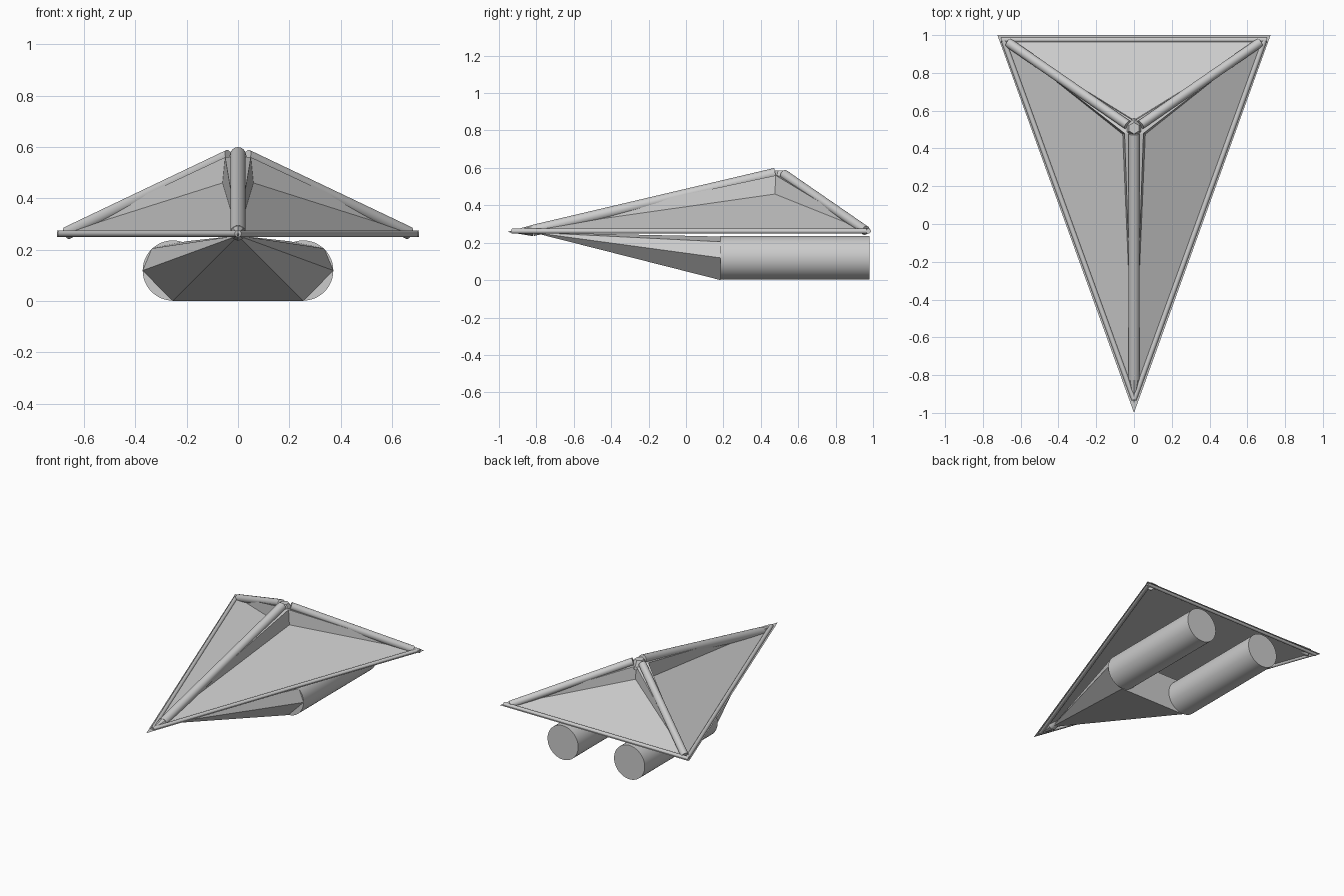
import bpy, bmesh
from mathutils import Vector

if "Cube" in bpy.data.objects:
    bpy.data.objects.remove(bpy.data.objects["Cube"])


def make_mesh(name, verts, faces):
    me = bpy.data.meshes.new(name)
    me.from_pydata(verts, [], faces)
    bm = bmesh.new()
    bm.from_mesh(me)
    bmesh.ops.recalc_face_normals(bm, faces=bm.faces)
    bm.to_mesh(me)
    bm.free()
    ob = bpy.data.objects.new(name, me)
    bpy.context.collection.objects.link(ob)
    return ob


def tube(name, a, b, r1, r2=None, sides=24, smooth=True):
    a, b = Vector(a), Vector(b)
    d = b - a
    bpy.ops.mesh.primitive_cone_add(vertices=sides, radius1=r1, radius2=r1 if r2 is None else r2,
                                    depth=d.length, location=(a + b) / 2,
                                    rotation=d.to_track_quat('Z', 'Y').to_euler())
    ob = bpy.context.object
    ob.name = name
    if smooth:
        bpy.ops.object.shade_smooth_by_angle()
    return ob


Z = 0.26
# flat triangular deck
make_mesh("deck_plate", [(0, -1, Z), (0.723, 1, Z), (-0.723, 1, Z)], [(0, 1, 2)])

# sloping hull panels, walls rising beside the ridges, and the peak column
corners = [(0, -0.93, Z), (0.69, 0.975, Z), (-0.69, 0.975, Z)]
low = [(0.06, 0.475, 0.46), (0, 0.55, 0.46), (-0.06, 0.475, 0.46)]
high = [(0.05, 0.48, 0.56), (0, 0.545, 0.55), (-0.05, 0.48, 0.56)]
faces = [(0, 2, 1), (6, 7, 8)]
for i in range(3):
    j, k = (i + 1) % 3, (i + 2) % 3
    faces += [(i, j, 3 + i),              # panel
              (i, 3 + i, 6 + i),          # wall at its first corner
              (j, 6 + i, 3 + i),          # wall at its second corner
              (j, 6 + j, 6 + i)]          # strip under the ridge tube
make_mesh("upper_hull", corners + low + high, faces)

# ridge tubes and pointed nose cap
tube("front_ridge_tube", (0, -0.82, 0.265), (0, 0.478, 0.57), 0.03)
tube("nose_cap", (0, -0.82, 0.265), (0, -0.955, 0.258), 0.03, 0.0, 8, False)
for s, side in ((1, "right"), (-1, "left")):
    tube(side + "_rear_ridge_tube", (s * 0.665, 0.96, 0.265), (s * 0.035, 0.525, 0.565), 0.025)
    tube(side + "_edge_tube", (0, -0.93, 0.262), (s * 0.692, 0.975, 0.262), 0.0135, sides=16)
    tube(side + "_engine", (s * 0.254, 0.185, 0.119), (s * 0.254, 0.98, 0.119), 0.117, sides=48)
tube("rear_edge_tube", (-0.705, 0.975, 0.262), (0.705, 0.975, 0.262), 0.0135, sides=16)

# small faceted joint where the ridges meet
tube("peak_joint", (0, 0.507, 0.53), (0, 0.507, 0.585), 0.055, 0.03, 6, False)

# faceted fairing tapering forward from the engines to the nose
half = [(0.254, 0.0), (0.371, 0.119), (0.335, 0.205), (0.2, 0.233)]
section = half + [(-x, z) for x, z in reversed(half)]
n = len(section)
make_mesh("engine_fairing", [(x, 0.185, z) for x, z in section] + [(0, -0.82, 0.255)],
          [tuple(range(n))] + [(i, (i + 1) % n, n) for i in range(n)])
